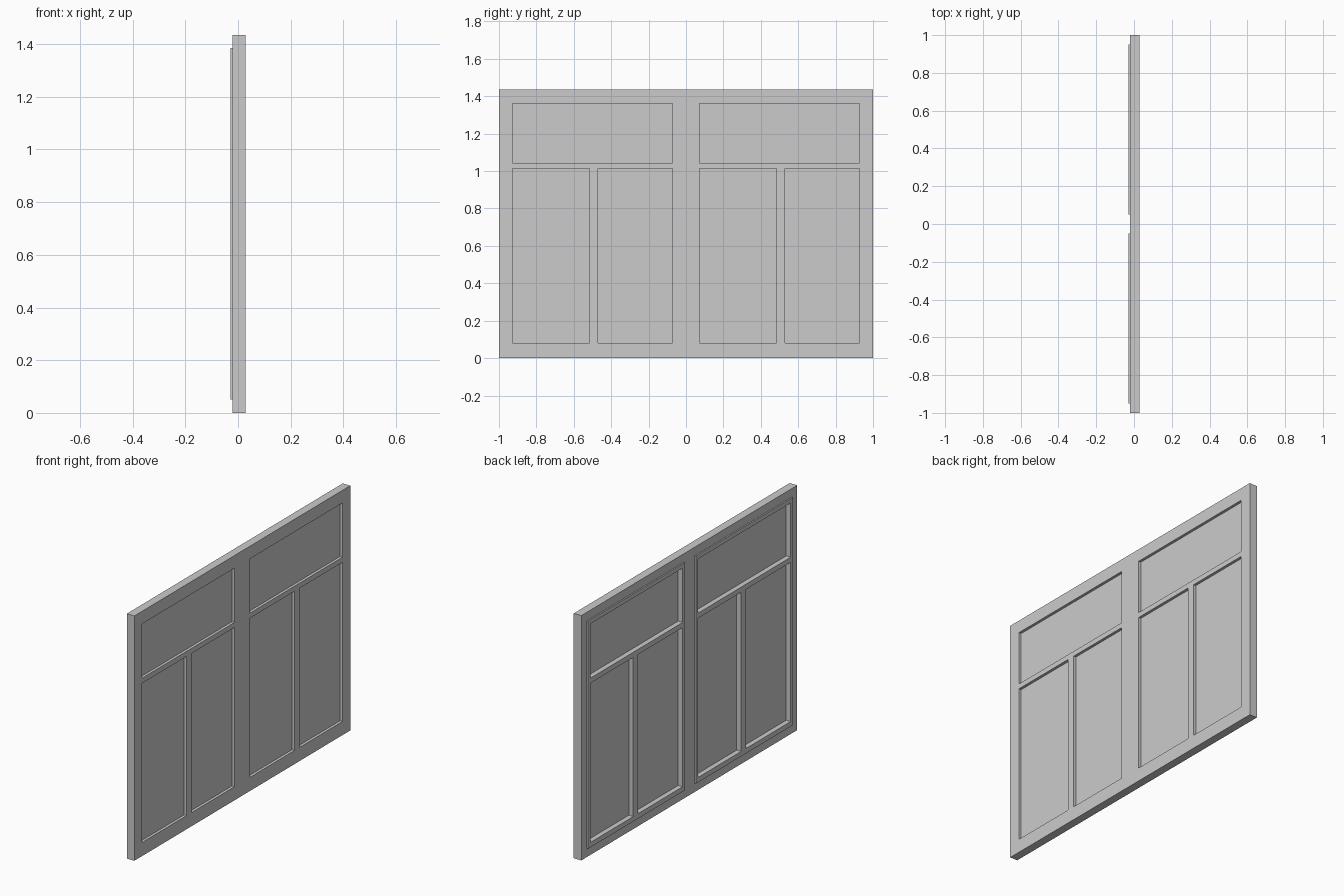
import bpy, bmesh

if "Cube" in bpy.data.objects:
    bpy.data.objects.remove(bpy.data.objects["Cube"])

BACK, SEAT, FRONT = -0.029, -0.021, 0.028    # x of sash face, frame back, frame front
GLASS = (0.0, 0.012)
# pane openings of one window unit, as (y0, y1, z0, z1) from the unit's centre
PANES = [(-0.428, 0.428, 1.043, 1.361),
         (-0.428, -0.016, 0.08, 1.013),
         (0.03, 0.428, 0.08, 1.013)]
SASH = (-0.45, 0.45, 0.051, 1.385)
CENTRES = (-0.5, 0.5)


def shift(rect, dy):
    return (rect[0] + dy, rect[1] + dy, rect[2], rect[3])


def panel(name, x0, x1, outer, holes=()):
    """Flat board in the yz plane with rectangular openings, x0..x1 thick."""
    rects = [outer, *holes]
    ys = sorted({round(v, 4) for r in rects for v in r[:2]})
    zs = sorted({round(v, 4) for r in rects for v in r[2:]})
    bm = bmesh.new()
    for ya, yb in zip(ys, ys[1:]):
        for za, zb in zip(zs, zs[1:]):
            y, z = (ya + yb) / 2, (za + zb) / 2
            if any(h[0] < y < h[1] and h[2] < z < h[3] for h in holes):
                continue
            bm.faces.new([bm.verts.new((x0, *p)) for p in
                          ((ya, za), (ya, zb), (yb, zb), (yb, za))])
    bmesh.ops.remove_doubles(bm, verts=bm.verts, dist=1e-5)
    ext = bmesh.ops.extrude_face_region(bm, geom=bm.faces[:], use_keep_orig=True)
    verts = [g for g in ext["geom"] if isinstance(g, bmesh.types.BMVert)]
    bmesh.ops.translate(bm, verts=verts, vec=(x1 - x0, 0, 0))
    bmesh.ops.recalc_face_normals(bm, faces=bm.faces)
    bmesh.ops.dissolve_limit(bm, angle_limit=0.01, verts=bm.verts, edges=bm.edges)
    me = bpy.data.meshes.new(name)
    bm.to_mesh(me)
    bm.free()
    ob = bpy.data.objects.new(name, me)
    bpy.context.collection.objects.link(ob)
    return ob


# Main frame with all six openings
panel("window_frame", SEAT, FRONT, (-1, 1, 0, 1.435),
      [shift(p, c) for c in CENTRES for p in PANES])

# Raised sash and glass panes of each window unit
for side, c in zip(("left", "right"), CENTRES):
    holes = [shift(p, c) for p in PANES]
    panel(f"sash_{side}", BACK, SEAT, shift(SASH, c), holes)
    for i, hole in enumerate(holes):
        panel(f"glass_{side}_{i + 1}", *GLASS, hole)
